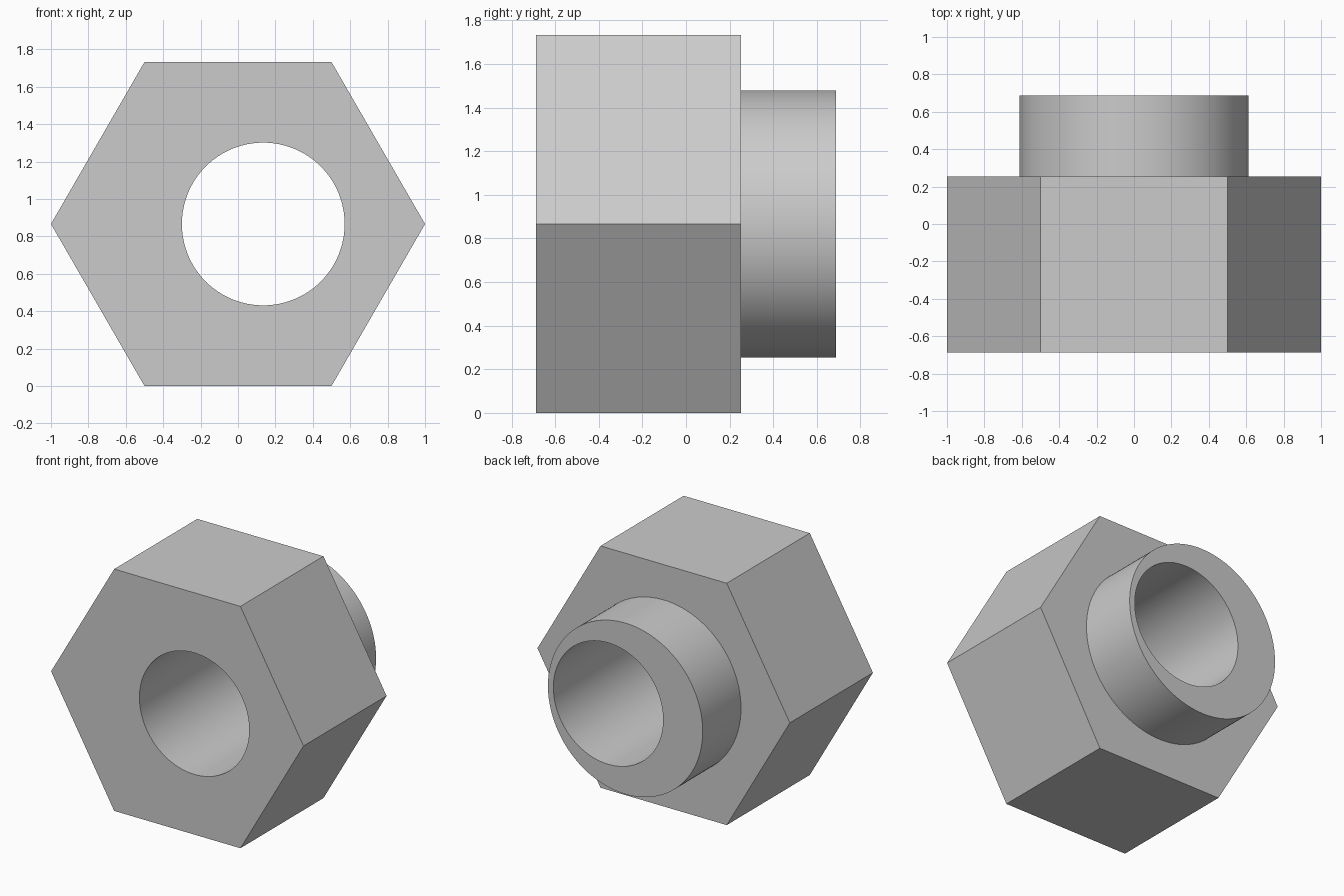
import bpy
import math
from mathutils import Matrix

cube = bpy.data.objects.get("Cube")
if cube:
    bpy.data.objects.remove(cube, do_unlink=True)

CENTRE_Z = math.sqrt(3) / 2
FRONT, SHOULDER, BACK = -0.687, 0.253, 0.687

steel = bpy.data.materials.new("plain grey")
steel.use_nodes = True
grey = (0.6, 0.6, 0.6, 1)
steel.diffuse_color = grey
steel.node_tree.nodes["Principled BSDF"].inputs["Base Color"].default_value = grey


def prism(name, sides, radius, y0, y1, x=0.0):
    """Prism along y, with its first corner on the +x side."""
    bpy.ops.mesh.primitive_cylinder_add(vertices=sides, radius=radius, depth=y1 - y0)
    obj = bpy.context.object
    obj.name = name
    turn = Matrix.Rotation(math.pi / 2, 4, "X") @ Matrix.Rotation(math.pi / 2, 4, "Z")
    place = Matrix.Translation((x, (y0 + y1) / 2, CENTRE_Z))
    obj.data.transform(place @ turn)
    obj.data.materials.append(steel)
    return obj


def combine(target, tool, operation):
    mod = target.modifiers.new(operation.lower(), "BOOLEAN")
    mod.operation, mod.solver, mod.object = operation, "EXACT", tool
    bpy.context.view_layer.objects.active = target
    bpy.ops.object.modifier_apply(modifier=mod.name)
    bpy.data.objects.remove(tool, do_unlink=True)


# Hexagonal body with a round collar at the back
body = prism("hex_body", 6, 1.0, FRONT, SHOULDER)
combine(body, prism("collar", 128, 0.613, 0.0, BACK), "UNION")

# Off-centre bore right through both
combine(body, prism("bore_cutter", 128, 0.435, FRONT - 0.2, BACK + 0.2, x=0.135), "DIFFERENCE")

# Smooth round walls, crisp edges
bpy.ops.object.select_all(action="DESELECT")
body.select_set(True)
bpy.context.view_layer.objects.active = body
bpy.ops.object.shade_smooth_by_angle(angle=math.radians(30))
